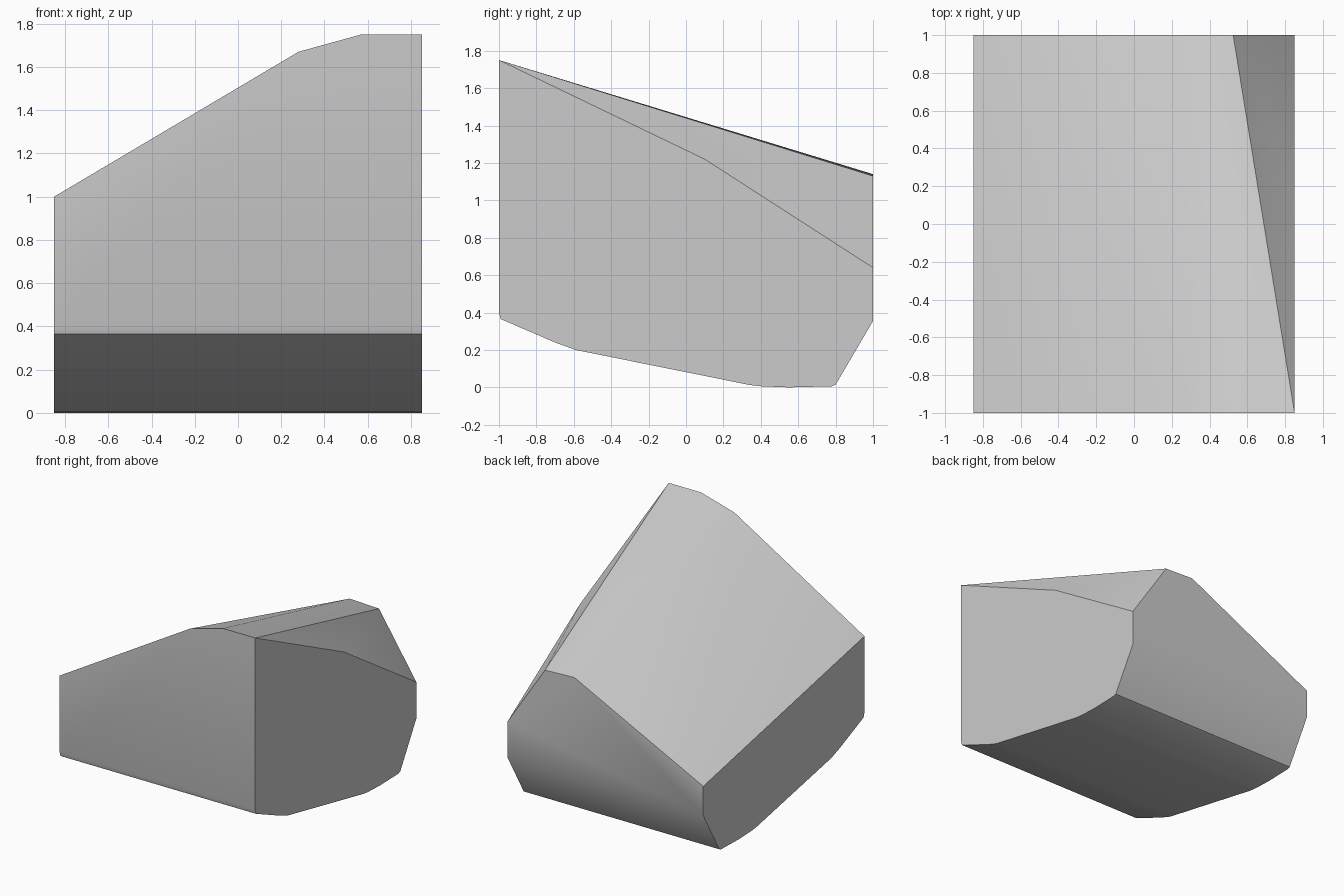
import bpy, bmesh, math

# Remove the default cube
cube = bpy.data.objects.get("Cube")
if cube:
    bpy.data.objects.remove(cube)

# Plain grey surface
grey = bpy.data.materials.new("plain grey")
grey.use_nodes = True
colour = (0.6, 0.6, 0.6, 1)
grey.diffuse_color = colour
grey.node_tree.nodes["Principled BSDF"].inputs["Base Color"].default_value = colour

HALF_WIDTH = 0.85
# Underside profile (y, z), shared by both flanks
underside = [(-1, 0.4), (-0.99, 0.365), (-0.7, 0.24), (-0.59, 0.2), (0.34, 0.013),
             (0.4, 0.006), (0.55, 0), (0.78, 0.006), (0.8, 0.014), (1, 0.355)]
# Roof outlines (x, z) at the front and back
front_top = [(-HALF_WIDTH, 1), (0.28, 1.67), (0.57, 1.75), (HALF_WIDTH, 1.75)]
back_top = [(-HALF_WIDTH, 0.585), (0.27, 1.14), (0.525, 1.13), (HALF_WIDTH, 0.64)]

points = [(side * HALF_WIDTH, y, z) for side in (-1, 1) for y, z in underside]
points += [(x, -1, z) for x, z in front_top]
points += [(x, 1, z) for x, z in back_top]
points.append((HALF_WIDTH, 0.1, 1.22))  # bend in the bevelled shoulder

# Wrap the profiles in one solid block
bm = bmesh.new()
for p in points:
    bm.verts.new(p)
bmesh.ops.convex_hull(bm, input=bm.verts[:])
bmesh.ops.dissolve_limit(bm, angle_limit=math.radians(0.3), verts=bm.verts[:], edges=bm.edges[:])
bmesh.ops.recalc_face_normals(bm, faces=bm.faces[:])
mesh = bpy.data.meshes.new("faceted_block")
bm.to_mesh(mesh)
bm.free()
mesh.materials.append(grey)
block = bpy.data.objects.new("faceted_block", mesh)
bpy.context.collection.objects.link(block)

# Soft rounded runs, crisp main edges
bpy.ops.object.select_all(action='DESELECT')
block.select_set(True)
bpy.context.view_layer.objects.active = block
bpy.ops.object.shade_smooth_by_angle(angle=math.radians(34))
